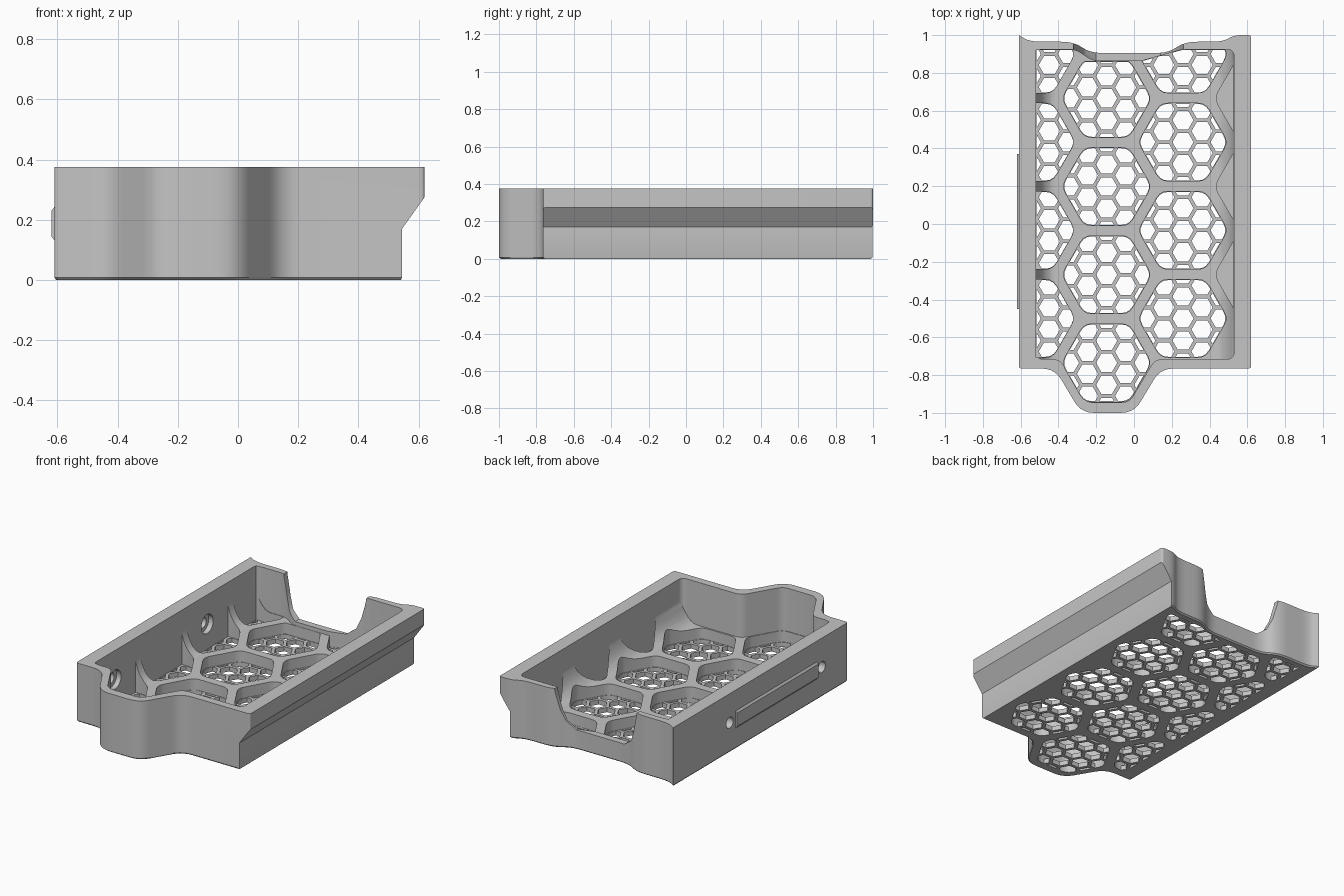
import bpy, bmesh, math
from mathutils import Vector

if "Cube" in bpy.data.objects:
    bpy.data.objects.remove(bpy.data.objects["Cube"])

SHADE = (0.56, 0.56, 0.56, 1)
grey = bpy.data.materials.new("plain grey")
grey.use_nodes = True
grey.diffuse_color = SHADE
grey.node_tree.nodes["Principled BSDF"].inputs["Base Color"].default_value = SHADE


def rounded(points, radius, steps=5):
    """Round every corner of a closed outline; a third value sets that corner's radius."""
    pts = [Vector(p[:2]) for p in points]
    out = []
    for i, p in enumerate(pts):
        r = points[i][2] if len(points[i]) > 2 else radius
        a, b = pts[i - 1] - p, pts[(i + 1) % len(pts)] - p
        start = p + a.normalized() * min(r, a.length * 0.45)
        end = p + b.normalized() * min(r, b.length * 0.45)
        for k in range(steps + 1):
            t = k / steps
            out.append(start * (1 - t) ** 2 + p * 2 * t * (1 - t) + end * t ** 2)
    return out


def hexagon(cx, cy, radius):
    return [Vector((cx + radius * math.cos(i * math.pi / 3),
                    cy + radius * math.sin(i * math.pi / 3))) for i in range(6)]


def clip(poly, window):
    """Clip a polygon by a convex counter-clockwise window."""
    for i, q in enumerate(window):
        p = window[i - 1]
        edge = q - p
        out = []
        for j, b in enumerate(poly):
            a = poly[j - 1]
            sa, sb = edge.cross(a - p), edge.cross(b - p)
            if (sa >= 0) != (sb >= 0):
                out.append(a.lerp(b, sa / (sa - sb)))
            if sb >= 0:
                out.append(b)
        poly = [v for k, v in enumerate(out) if (v - out[k - 1]).length > 0.0005]
    return poly


def area(poly):
    return abs(sum(poly[i - 1].cross(p) for i, p in enumerate(poly))) / 2 if len(poly) > 2 else 0


def prisms(name, outlines, low, high, axis="z", chamfer=0):
    """Extrude closed outlines along z, or xz profiles along y."""
    bm = bmesh.new()
    for poly in outlines:
        rings = [[bm.verts.new((p[0], p[1], h) if axis == "z" else (p[0], h, p[1])) for p in poly]
                 for h in (low, high)]
        bm.faces.new(rings[0][::-1])
        bm.faces.new(rings[1])
        for i in range(len(poly)):
            bm.faces.new((rings[0][i - 1], rings[0][i], rings[1][i], rings[1][i - 1]))
    if chamfer:
        bmesh.ops.bisect_plane(bm, geom=bm.verts[:] + bm.edges[:] + bm.faces[:],
                               plane_co=(0, 0, low + chamfer), plane_no=(0, 0, 1))
        for v in bm.verts:
            if v.co.z < low + chamfer / 2:
                v.co.xy *= 0.99
    bmesh.ops.recalc_face_normals(bm, faces=bm.faces)
    mesh = bpy.data.meshes.new(name)
    bm.to_mesh(mesh)
    bm.free()
    obj = bpy.data.objects.new(name, mesh)
    mesh.materials.append(grey)
    bpy.context.collection.objects.link(obj)
    return obj


def volume(mesh):
    bm = bmesh.new()
    bm.from_mesh(mesh)
    result = bm.calc_volume(signed=True)
    bm.free()
    return result


def combine(target, tool, operation="DIFFERENCE"):
    """Apply a boolean with the first solver that gives a sound solid."""
    before = volume(target.data)
    for solver in ("MANIFOLD", "EXACT", "FLOAT"):
        backup = target.data.copy()
        mod = target.modifiers.new("boolean", "BOOLEAN")
        mod.operation, mod.solver, mod.object = operation, solver, tool
        bpy.context.view_layer.objects.active = target
        bpy.ops.object.modifier_apply(modifier=mod.name)
        if before * 0.1 < volume(target.data) < before * 0.99999:
            break
        target.data = backup
    bpy.data.objects.remove(tool)


TOP, BAR, MESH = 0.375, 0.1, 0.03

# Outer shell with front bulge and recessed back edge
outer = rounded([(-0.61, -0.765, 0.015), (-0.42, -0.765), (-0.28, -1.0), (0, -1.0), (0.14, -0.765),
                 (0.62, -0.765, 0.015), (0.62, 1.0, 0.015), (0.53, 1.0), (0.47, 0.965),
                 (0.27, 0.965), (0.18, 0.905), (-0.23, 0.905), (-0.32, 0.965), (-0.55, 0.965),
                 (-0.61, 1.0, 0.005)], 0.07)
tray = prisms("tray_body", [outer], 0, TOP, chamfer=0.008)

# Undercut below the overhanging side lip
combine(tray, prisms("lip_cutter", [[(0.537, -0.01), (0.545, 0.008), (0.545, 0.17), (0.62, 0.275),
                                     (0.7, 0.275), (0.7, -0.01)]], -0.9, 1.1, "y"))

# Interior with coved long sides
inner = rounded([(-0.52, -0.715), (-0.392, -0.715), (-0.255, -0.945), (-0.025, -0.945),
                 (0.112, -0.715), (0.53, -0.715), (0.53, 0.925), (0.25, 0.925),
                 (0.17, 0.862), (-0.22, 0.862), (-0.31, 0.925), (-0.52, 0.925)], 0.04)
cavity = prisms("cavity_cutter", [inner], BAR - 0.05, 0.5)
cove = []
for wall, sign in ((-0.525, 1), (0.535, -1)):
    arc = [(wall + sign * 0.11 * (1 - math.cos(t * math.pi / 16)),
            BAR + 0.2 * (1 - math.sin(t * math.pi / 16))) for t in range(9)]
    side = [(wall, 0.6)] + arc
    cove += side if sign > 0 else side[::-1]
combine(cavity, prisms("cove_profile", [cove], -1.2, 1.2, "y"), "INTERSECT")
combine(tray, cavity)

# Lowered opening in the back wall
notch = [(-0.33, 0.5), (-0.32, 0.36), (-0.29, 0.24), (-0.26, 0.17), (-0.2, 0.125),
         (0.14, 0.125), (0.2, 0.17), (0.23, 0.24), (0.26, 0.36), (0.27, 0.5)]
combine(tray, prisms("notch_cutter", [notch], 0.8, 1.1, "y"))

# Large hexagonal wells, clipped to the interior
PITCH = 0.4667
STEP = PITCH * math.sqrt(3) / 2
wide, bulge, stepped = ([Vector(p) for p in frame] for frame in (
    [(-0.518, -0.712), (0.528, -0.712), (0.528, 0.922), (-0.518, 0.922)],
    [(-0.5, -0.942), (0.2, -0.942), (0.2, 0.86), (-0.5, 0.86)],
    [(-0.518, -0.712), (0.528, -0.712), (0.528, 0.922), (0.25, 0.922), (0.02, 0.858), (-0.518, 0.7)]))
FINE = PITCH / 4
for col, frame in enumerate((wide, bulge, stepped, wide)):
    cx = -0.145 + STEP * (col - 1)
    for row in range(3 if col == 3 else 4):
        cy = (0.665 if col % 2 else 0.9) - PITCH * row
        well = clip(rounded(hexagon(cx, cy, 0.238), 0.04, 3), frame)
        combine(tray, prisms("well_cutter", [well], MESH, 0.5))
        if col == 3:
            continue
        # Fine honeycomb openings through the floor of the well
        mid = sum(well, Vector((0, 0))) / len(well)
        shrunk = [mid + (p - mid) * 0.985 for p in well]
        cells = [clip(hexagon(cx + i * FINE * math.sqrt(3) / 2, cy + (j + (i % 2) / 2) * FINE, 0.056),
                      shrunk) for i in range(-3, 4) for j in range(-3, 4)]
        holes = [c for c in cells if area(c) > 0.0003]
        combine(tray, prisms("honeycomb_cutter", holes, -0.05, MESH + 0.02))

# Countersunk fixing holes in the side wall
for y in (0.43, -0.5):
    for radius, x, length in ((0.035, -0.58, 0.2), (0.06, -0.48, 0.14)):
        bpy.ops.mesh.primitive_cylinder_add(vertices=32, radius=radius, depth=length,
                                            location=(x, y, 0.19), rotation=(0, math.pi / 2, 0))
        combine(tray, bpy.context.object)

# Raised rail on the outer side
rail = prisms("side_rail", [[(-0.6, 0.13), (-0.608, 0.13), (-0.62, 0.145), (-0.62, 0.23),
                             (-0.608, 0.245), (-0.6, 0.245)]], -0.45, 0.37, "y")

bpy.ops.object.select_all(action="DESELECT")
tray.select_set(True)
bpy.context.view_layer.objects.active = tray
bpy.ops.object.shade_smooth_by_angle(angle=math.radians(30))
